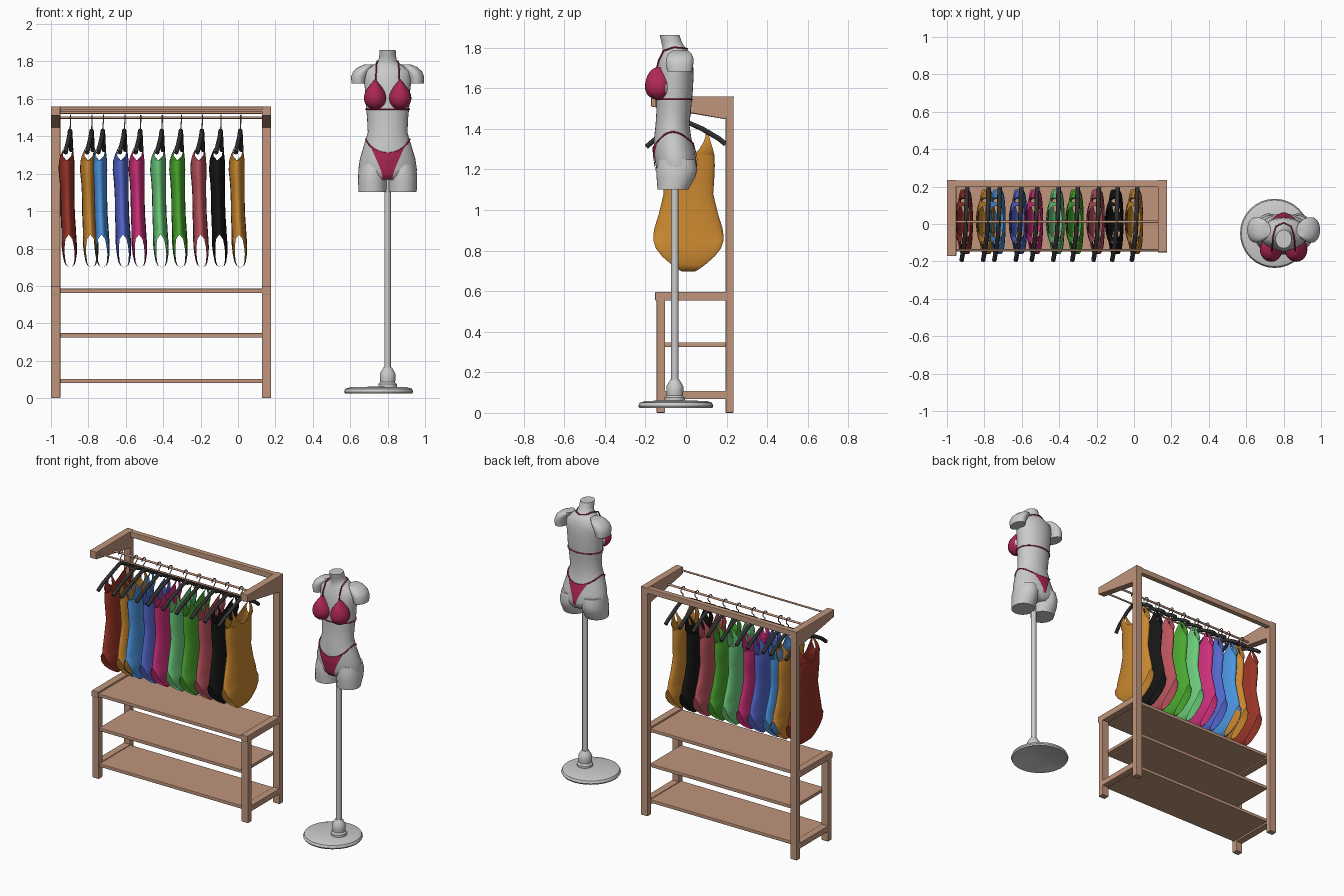
import bpy, bmesh, math
from math import sin, cos, pi, sqrt

if "Cube" in bpy.data.objects:
    bpy.data.objects.remove(bpy.data.objects["Cube"])


def mat(name, r, g, b):
    m = bpy.data.materials.new(name)
    m.diffuse_color = (r, g, b, 1)
    m.use_nodes = True
    m.node_tree.nodes["Principled BSDF"].inputs["Base Color"].default_value = m.diffuse_color
    return m


WOOD = mat("wood", .52, .30, .20)
DARK = mat("dark_plastic", .03, .03, .03)
METAL = mat("hook_metal", .25, .15, .10)
RED = mat("bikini_red", .42, .02, .09)


def mesh(name, verts, faces, m=None, smooth=None):
    me = bpy.data.meshes.new(name)
    me.from_pydata(verts, [], faces)
    bm = bmesh.new()
    bm.from_mesh(me)
    bmesh.ops.remove_doubles(bm, verts=bm.verts, dist=.0004)
    bmesh.ops.recalc_face_normals(bm, faces=bm.faces)
    bm.to_mesh(me)
    bm.free()
    ob = bpy.data.objects.new(name, me)
    bpy.context.collection.objects.link(ob)
    if m:
        me.materials.append(m)
    if smooth:
        bpy.ops.object.select_all(action='DESELECT')
        ob.select_set(True)
        bpy.context.view_layer.objects.active = ob
        bpy.ops.object.shade_smooth_by_angle(angle=math.radians(smooth))
    return ob


def loft(name, rings, m=None, caps=True, smooth=45):
    n = len(rings[0])
    v = [p for r in rings for p in r]
    f = [(i*n+j, i*n+(j+1) % n, (i+1)*n+(j+1) % n, (i+1)*n+j)
         for i in range(len(rings)-1) for j in range(n)]
    if caps:
        f += [tuple(range(n)), tuple(range(len(v)-n, len(v)))]
    return mesh(name, v, f, m, smooth)


def ellipse(cx, hw, y0, y1, z, n=32):
    return [(cx+hw*cos(2*pi*k/n), (y0+y1)/2+(y1-y0)/2*sin(2*pi*k/n), z) for k in range(n)]


def prism(name, x0, x1, yz, m=WOOD):
    ob = loft(name, [[(x, y, z) for y, z in yz] for x in (x0, x1)], m, smooth=None)
    b = ob.modifiers.new("bevel", 'BEVEL')
    b.width, b.segments = .004, 2
    return ob


def box(name, x0, x1, y0, y1, z0, z1):
    return prism(name, x0, x1, [(y0, z0), (y1, z0), (y1, z1), (y0, z1)])


def wire(name, pts, r, m, cyclic=False):
    cu = bpy.data.curves.new(name, 'CURVE')
    cu.dimensions = '3D'
    cu.bevel_depth, cu.bevel_resolution, cu.use_fill_caps = r, 2, True
    s = cu.splines.new('POLY')
    s.points.add(len(pts)-1)
    for p, q in zip(s.points, pts):
        p.co = (*q, 1)
    s.use_cyclic_u = cyclic
    cu.materials.append(m)
    ob = bpy.data.objects.new(name, cu)
    bpy.context.collection.objects.link(ob)
    return ob


# Rack: posts, side rails, brackets
for side, x0, x1, yf in (("left", -1.0, -.95, -.172), ("right", .127, .177, -.15)):
    box(side+"_back_post", x0, x1, .195, .235, 0, 1.56)
    box(side+"_front_post", x0, x1, -.145, -.103, 0, .56)
    box(side+"_upper_side_rail", x0, x1, -.152, .2, .553, .597)
    box(side+"_lower_side_rail", x0, x1, -.11, .2, .068, .108)
    prism(side+"_top_bracket", x0, x1, [(.237, 1.56), (yf, 1.56), (yf, 1.51), (.197, 1.447)])
# Shelves and rails
for name, z, y0 in (("top", .562, -.147), ("middle", .324, -.135), ("bottom", .08, -.135)):
    box(name+"_shelf", -.955, .132, y0, .2, z, z+.023)
box("top_back_rail", -.96, .137, .197, .233, 1.52, 1.558)
wire("hanging_rod", [(-.96, .012, 1.5), (.137, .012, 1.5)], .007, WOOD)
wire("front_rod", [(-.96, -.14, 1.538), (.137, -.14, 1.538)], .006, WOOD)


# Swimsuits: front and back panels joined at the sides, open at legs and arms
def swimsuit(x, m):
    verts, faces = [], []

    def panel(s, rows, n):
        base = len(verts)
        for z, y0, y1, b, a, cx, e in rows:
            for k in range(n+1):
                y = (y0+y1)/2+(y1-y0)/2*sin((2*k/n-1)*pi/2)
                d = e+(1-e)*sqrt(max(0, 1-(y/b)**2))
                verts.append((x+cx+s*a*d, .012+y, z))
        for i in range(len(rows)-1):
            for k in range(n):
                q = base+i*(n+1)+k
                faces.append((q, q+1, q+n+2, q+n+1))

    body = [(1.27, .128, .041, -.006, 0), (1.22, .13, .043, -.007, 0),
            (1.15, .127, .039, -.004, 0), (1.08, .122, .037, -.002, 0),
            (.98, .146, .038, 0, 0), (.91, .168, .039, .004, 0),
            (.875, .173, .04, .005, 0), (.85, .173, .041, .006, .45),
            (.81, .16, .041, .008, .6), (.77, .128, .038, .01, .7),
            (.73, .082, .031, .011, .75), (.71, .055, .022, .012, .8),
            (.698, .035, .0, .012, 1)]
    straps = [(1.27, .015, .128, .041, -.006, 0), (1.295, .05, .122, .038, -.004, .4),
              (1.335, .075, .11, .026, .002, .8), (1.36, .083, .103, .014, .006, 1),
              (1.385, .086, .1, .0, .01, 1)]
    for s in (-1, 1):
        panel(s, [(z, -b, b, b, a, cx, e) for z, b, a, cx, e in body], 16)
        for t in (-1, 1):
            panel(s, [(z, t*i, t*o, .128, a, cx, e) for z, i, o, a, cx, e in straps], 4)
    mesh("swimsuit", verts, faces, m, 50)


def hanger(x):
    wire("hanger_arms", [(x-.012, -.195, 1.312), (x-.004, -.15, 1.35), (x+.008, -.06, 1.4),
                         (x+.012, .012, 1.43), (x+.014, .08, 1.4), (x+.016, .16, 1.353),
                         (x+.018, .195, 1.325)], .012, DARK)
    hook = [(x+.012, .012, 1.43), (x+.014, .012, 1.465)]
    hook += [(x+.015, .012+.021*cos(a), 1.493+.021*sin(a))
             for a in [-.3*pi+i*pi*1.3/10 for i in range(11)]]
    wire("hanger_hook", hook, .003, METAL)


suits = [(-.91, (.32, .035, .02)), (-.795, (.60, .25, .03)), (-.735, (.07, .30, .75)),
         (-.62, (.09, .14, .62)), (-.535, (.62, .03, .20)), (-.42, (.15, .60, .20)),
         (-.318, (.07, .40, .03)), (-.205, (.50, .09, .11)), (-.105, (.008, .008, .008)),
         (0, (.60, .25, .03))]
for i, (x, c) in enumerate(suits):
    swimsuit(x, mat("fabric_%d" % i, *c))
    hanger(x)

# Mannequin stand: concave disc, turned collar and pole
CX, CY = .8, -.055


def lathe(name, cx, cy, prof, caps=True):
    return loft(name, [ellipse(cx, r, cy-r, cy+r, z) for r, z in prof], None, caps, 40)


lathe("stand_base", .752, -.05, [(.004, .052), (.10, .042), (.18, .025), (.185, .034),
                                 (.178, .05), (.15, .059), (.004, .062)])
lathe("stand_collar", CX, CY, [(.05, .058), (.05, .075), (.04, .085), (.042, .105),
                               (.042, .13), (.032, .148), (.022, .165)])
lathe("stand_pole", CX, CY, [(.018, .06), (.018, 1.2)])

# Torso sections: z, half width, front y, back y
S = [(1.862, .043, -.13, -.032), (1.83, .045, -.122, -.022), (1.80, .05, -.115, -.004),
     (1.778, .08, -.118, .015), (1.75, .124, -.128, .03), (1.70, .128, -.14, .036),
     (1.65, .121, -.146, .037), (1.58, .118, -.147, .033), (1.50, .110, -.145, .025),
     (1.42, .106, -.15, .017), (1.35, .127, -.158, .027), (1.28, .148, -.158, .045),
     (1.22, .157, -.15, .055), (1.19, .15, -.143, .05), (1.165, .10, -.12, .03)]


def section(z):
    for a, b in zip(S, S[1:]):
        if z >= b[0]:
            t = (a[0]-z)/(a[0]-b[0])
            return [a[k]+(b[k]-a[k])*t for k in (1, 2, 3)]
    return S[-1][1:]


loft("torso", [ellipse(CX, h, a, b, z) for z, h, a, b in S], smooth=50)


def ball(name, c, rad, m, tip):
    bm = bmesh.new()
    bmesh.ops.create_uvsphere(bm, u_segments=24, v_segments=16, radius=1)
    for v in bm.verts:
        x, y, z = v.co
        k = 1-.75*z*z if z > 0 and tip else 1
        v.co = (c[0]+rad[0]*x*k, c[1]+rad[1]*y, c[2]+rad[2]*z*(1.6 if z > 0 and tip else 1))
    vs = [tuple(v.co) for v in bm.verts]
    fs = [tuple(v.index for v in f.verts) for f in bm.faces]
    bm.free()
    mesh(name, vs, fs, m, 60)


# Shoulders, thighs, bust, cups and neck straps on both sides
for side, s in (("left", -1), ("right", 1)):
    loft(side+"_shoulder", [ellipse(CX+s*c, h, a, b, z) for z, c, h, a, b in (
        (1.682, .154, .04, -.092, .03), (1.72, .15, .045, -.1, .036),
        (1.748, .137, .046, -.098, .036), (1.77, .118, .04, -.088, .028),
        (1.785, .096, .026, -.07, .012))])
    loft(side+"_thigh", [ellipse(CX+s*c, h, a, b, z) for z, c, h, a, b in (
        (1.25, .074, .074, -.135, .045), (1.2, .079, .078, -.146, .056),
        (1.16, .081, .077, -.145, .045), (1.102, .081, .074, -.14, .012))])
    ball(side+"_breast", (CX+s*.066, -.132, 1.605), (.058, .063, .06), None, False)
    ball(side+"_bikini_cup", (CX+s*.067, -.137, 1.605), (.06, .065, .062), RED, True)
    wire(side+"_neck_strap", [(CX+s*.064, -.146, 1.69), (CX+s*.062, -.134, 1.74),
                              (CX+s*.06, -.11, 1.785), (CX+s*.056, -.06, 1.802),
                              (CX+s*.04, -.012, 1.798), (CX, .007, 1.795)], .004, RED)


# Bikini bands follow the torso surface
def hip_z(s):
    return 1.385-(.075 if s < 0 else .055)*s*s


def band(name, zf):
    pts = []
    for k in range(48):
        t = 2*pi*k/48
        z = zf(sin(t))
        h, a, b = section(z)
        pts.append((CX+(h+.002)*cos(t), (a+b)/2+((b-a)/2+.002)*sin(t), z))
    wire(name, pts, .004, RED, True)


band("bikini_under_band", lambda s: 1.545)
band("bikini_hip_band", hip_z)


def patch(name, s, w0, w1, z0, power):
    v, n = [], 12
    for i in range(n+1):
        for j in range(n+1):
            x = (2*j/n-1)*(w0+(w1-w0)*(i/n)**power)
            z = z0+(hip_z(s*sqrt(1-(x/.135)**2))-z0)*i/n
            h, a, b = section(z)
            v.append((CX+x, (a+b)/2+s*((b-a)/2*sqrt(max(0, 1-(x/h)**2))+.006), z))
    f = [(i*(n+1)+j, i*(n+1)+j+1, (i+1)*(n+1)+j+1, (i+1)*(n+1)+j)
         for i in range(n) for j in range(n)]
    mesh(name, v, f, RED, 60)


patch("bikini_front", -1, .026, .09, 1.172, 1.6)
patch("bikini_back", 1, .01, .07, 1.2, 1.6)
